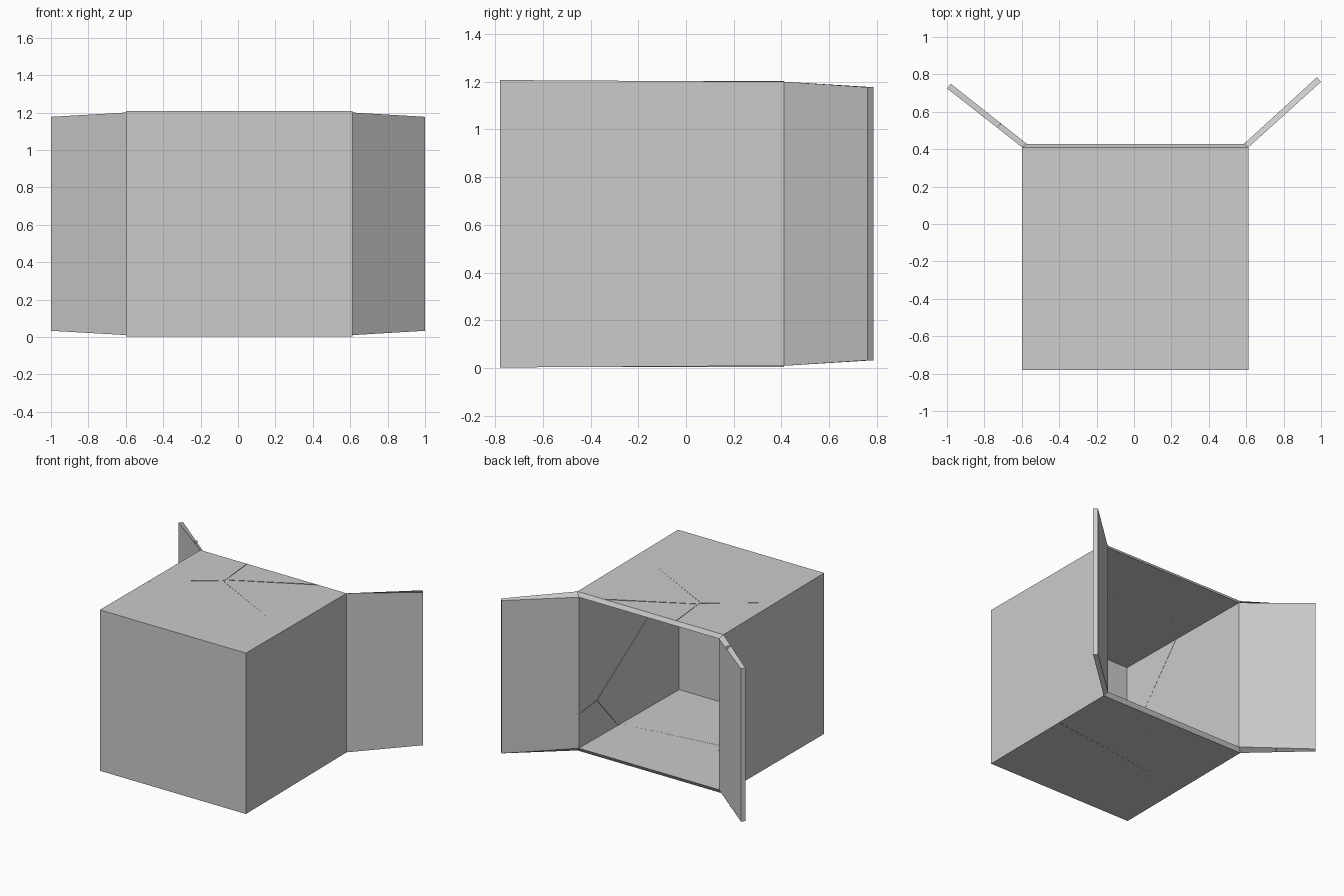
import bpy, bmesh

if "Cube" in bpy.data.objects:
    bpy.data.objects.remove(bpy.data.objects["Cube"])

H = 1.21    # box height
T = 0.03    # board thickness


def finish(bm, name, fix_normals=True):
    if fix_normals:
        bmesh.ops.recalc_face_normals(bm, faces=bm.faces[:])
    mesh = bpy.data.meshes.new(name)
    bm.to_mesh(mesh)
    bm.free()
    obj = bpy.data.objects.new(name, mesh)
    bpy.context.collection.objects.link(obj)
    return obj


# Plan outline: left flap end, hinge, front corners, hinge, right flap end (x, y, z inset)
outer = [(-1.0, 0.725, 0.033), (-0.598, 0.41, 0.01), (-0.598, -0.78, 0.003),
         (0.612, -0.78, 0.003), (0.612, 0.41, 0.01), (1.0, 0.76, 0.033)]
inner = [(-0.98, 0.75, 0.033), (-0.572, 0.428, 0.04), (-0.568, -0.75, T),
         (0.582, -0.75, T), (0.588, 0.428, 0.04), (0.978, 0.785, 0.033)]

# Open box with two hinged side flaps
bm = bmesh.new()
skins = []
for path in (outer, inner):
    low = [bm.verts.new((x, y, z)) for x, y, z in path]
    high = [bm.verts.new((x, y, H - z)) for x, y, z in path]
    for i in range(5):
        bm.faces.new((low[i], low[i + 1], high[i + 1], high[i]))
    for ring in (low, high):
        bm.faces.new(ring[1:5])
    skins.append((low, high))

# Board edges joining the outer and inner skins
(lo, ho), (li, hi) = skins
for o, n in ((lo, li), (ho, hi)):
    for a, b in ((0, 1), (1, 4), (4, 5)):
        bm.faces.new((o[a], o[b], n[b], n[a]))
for i in (0, 5):
    bm.faces.new((lo[i], ho[i], hi[i], li[i]))
finish(bm, "open_box_with_flaps")


# Map a point on a panel (u, v) and a depth into the board to space
def left_flap(x, z, d):
    f = (-0.598 - x) / 0.402
    return (x + 0.62 * d, 0.41 + 0.315 * f + 0.78 * d, z)


def right_flap(x, z, d):
    f = (x - 0.612) / 0.388
    return (x - 0.67 * d, 0.41 + 0.35 * f + 0.74 * d, z)


panels = {
    "front": lambda x, z, d: (x, -0.78 + d, z),
    "right": lambda y, z, d: (0.612 - d, y, z),
    "left": lambda y, z, d: (-0.598 + d, y, z),
    "top": lambda x, y, d: (x, y, 1.204 - d),
    "bottom": lambda x, y, d: (x, y, 0.006 + d),
    "left_flap": left_flap,
    "right_flap": right_flap,
}

# Crack lines on each panel
cracks = [
    ("front", [(-0.598, 0.72), (0.612, 0.725)]),
    ("right", [(-0.78, 0.725), (-0.42, 0.735), (0.22, 0.32), (0.41, 0.30)]),
    ("right", [(-0.33, 1.204), (-0.42, 0.735)]),
    ("right", [(0.22, 0.32), (-0.06, 0.006)]),
    ("left", [(-0.21, 1.204), (-0.60, 0.73), (-0.78, 0.72)]),
    ("left", [(-0.60, 0.73), (-0.43, 0.006)]),
    ("top", [(0.612, -0.33), (-0.19, 0.09), (-0.598, -0.21)]),
    ("top", [(-0.19, 0.09), (-0.18, 0.11), (-0.21, 0.41)]),
    ("top", [(-0.18, 0.11), (0.38, 0.41)]),
    ("bottom", [(0.612, -0.06), (-0.28, -0.18), (-0.598, -0.43)]),
    ("bottom", [(-0.28, -0.18), (0.20, 0.41)]),
    ("left_flap", [(-0.73, 1.193), (-0.79, 0.022)]),
    ("right_flap", [(0.612, 0.30), (1.0, 0.15)]),
]

# Thin seams through the board along the cracks
bm = bmesh.new()
for panel, line in cracks:
    place = panels[panel]
    pairs = [[bm.verts.new(place(u, v, d)) for d in (0.0, T)] for u, v in line]
    for (a, b), (c, e) in zip(pairs, pairs[1:]):
        bm.faces.new((a, c, e, b))
finish(bm, "crack_seams", False)
